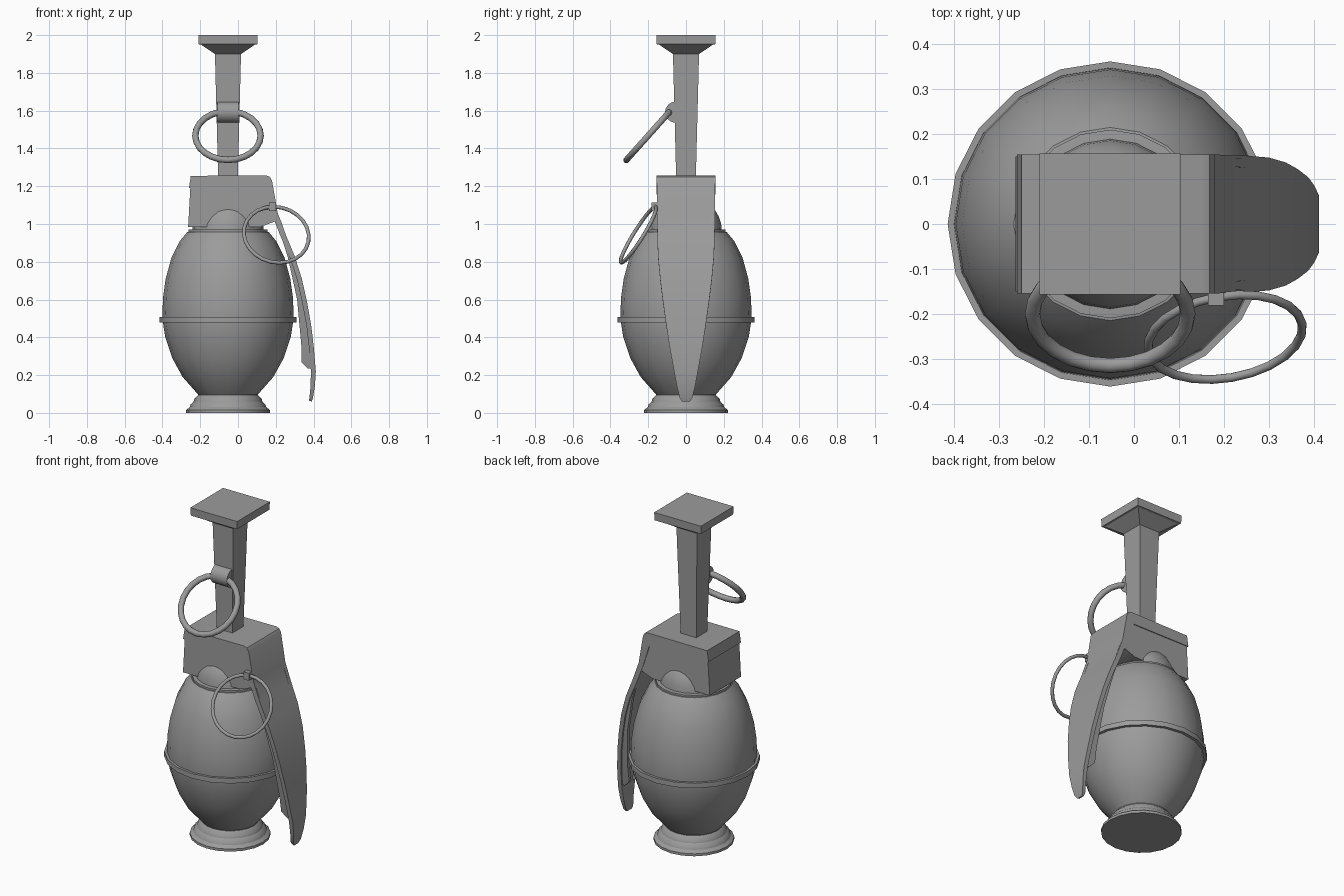
import bpy, bmesh
from math import pi, cos, sin, radians
from mathutils import Vector, Matrix

cube = bpy.data.objects.get("Cube")
if cube:
    bpy.data.objects.remove(cube, do_unlink=True)

AXIS = -0.053  # x of the turned parts

grey = bpy.data.materials.new("plain grey")
grey.use_nodes = True
grey.diffuse_color = (0.33, 0.33, 0.33, 1)
grey.node_tree.nodes["Principled BSDF"].inputs["Base Color"].default_value = grey.diffuse_color


def finish(name, bm, angle=30):
    bmesh.ops.recalc_face_normals(bm, faces=bm.faces)
    mesh = bpy.data.meshes.new(name)
    bm.to_mesh(mesh)
    bm.free()
    mesh.materials.append(grey)
    obj = bpy.data.objects.new(name, mesh)
    bpy.context.collection.objects.link(obj)
    bpy.ops.object.select_all(action='DESELECT')
    obj.select_set(True)
    bpy.context.view_layer.objects.active = obj
    bpy.ops.object.shade_smooth_by_angle(angle=radians(angle))
    return obj


def loft(name, loops, angle=30):
    """Skin a list of equal-length closed loops and cap both ends."""
    bm = bmesh.new()
    rows = [[bm.verts.new(p) for p in loop] for loop in loops]
    n = len(rows[0])
    for a, b in zip(rows, rows[1:]):
        for i in range(n):
            j = (i + 1) % n
            bm.faces.new((a[i], a[j], b[j], b[i]))
    bm.faces.new(rows[0])
    bm.faces.new(rows[-1])
    return finish(name, bm, angle)


def lathe(name, profile, n=20):
    ring = [2 * pi * i / n for i in range(n)]
    return loft(name, [[(AXIS + r * cos(t), r * sin(t), z) for t in ring] for r, z in profile])


def square_post(name, profile):
    corners = ((-1, -1), (1, -1), (1, 1), (-1, 1))
    return loft(name, [[(AXIS + h * sx, h * sy, z) for sx, sy in corners] for h, z in profile], 20)


def slab(name, outline, y0, y1):
    """Extrude a side outline (x, z) between two y values."""
    return loft(name, [[(x, y, z) for x, z in outline] for y in (y0, y1)])


def torus(name, centre, u, v, major, minor, n=24, m=10):
    """Ring lying in the plane spanned by u and v."""
    centre, u = Vector(centre), Vector(u).normalized()
    v = Vector(v)
    v = (v - u * v.dot(u)).normalized()
    w = u.cross(v)
    bm = bmesh.new()
    rows = []
    for i in range(n):
        out = u * cos(2 * pi * i / n) + v * sin(2 * pi * i / n)
        rows.append([bm.verts.new(centre + out * (major + minor * cos(2 * pi * k / m))
                                  + w * minor * sin(2 * pi * k / m)) for k in range(m)])
    for i in range(n):
        a, b = rows[i], rows[(i + 1) % n]
        for k in range(m):
            j = (k + 1) % m
            bm.faces.new((a[k], a[j], b[j], b[k]))
    return finish(name, bm, 60)


# Stepped foot, egg-shaped body, middle band and collar
lathe("foot", [(.222, 0), (.222, .015), (.203, .03), (.198, .045), (.182, .06),
               (.178, .075), (.158, .095), (.158, .12)])
lathe("body", [(.15, .09), (.165, .105), (.24, .19), (.295, .29), (.332, .4), (.348, .5),
               (.344, .61), (.33, .71), (.3, .82), (.255, .91), (.215, .958), (.19, .962)])
lathe("middle_band", [(.335, .478), (.362, .478), (.362, .508), (.335, .508)])
lathe("collar", [(.2, .955), (.21, .958), (.21, .97), (.19, .972)])

# Dome under the head
lathe("dome", [(.19 * cos(t), .962 + .19 * sin(t))
               for t in (radians(a) for a in range(0, 90, 12))])

# Head block
slab("head_block", [(-.252, 1.2), (-.264, .985), (.12, .985), (.2, 1.015),
                    (.168, 1.09), (.135, 1.2)], -.15, .15)

# Cap running on into the curved lever: outer x, z, inner x, z, half width
stations = [(-.25, 1.255, -.26, 1.19, .155), (.15, 1.257, .13, 1.187, .155),
            (.168, 1.25, .137, 1.18, .155), (.18, 1.23, .143, 1.165, .155),
            (.21, 1.06, .18, 1.05, .153), (.25, .95, .224, .938, .152),
            (.3, .83, .275, .82, .148), (.338, .71, .313, .704, .137),
            (.365, .59, .34, .585, .122), (.388, .46, .363, .457, .104),
            (.402, .34, .377, .34, .085), (.412, .22, .386, .22, .063),
            (.407, .14, .384, .14, .048), (.397, .08, .378, .08, .034),
            (.39, .06, .376, .065, .02)]
loft("cap_and_lever", [[(xo, -h, zo), (xo, h, zo), (xi, h, zi), (xi, -h, zi)]
                       for xo, zo, xi, zi, h in stations])

# Stiffening flanges under both edges of the lever: x inner, x outer, z, half width
flange = [(.14, .17, 1.17, .15), (.17, .2, 1.08, .148), (.205, .23, 1.01, .147),
          (.265, .295, .82, .14), (.313, .355, .6, .115), (.335, .39, .36, .08),
          (.335, .396, .27, .065), (.37, .4, .235, .058)]
for side, label in ((1, "back"), (-1, "front")):
    loft(label + "_lever_flange",
         [[(a, side * h, z), (b, side * h, z), (b, side * (h - .02), z), (a, side * (h - .02), z)]
          for a, b, z, h in flange])

# Square plunger with a flared top
square_post("plunger", [(.052, 1.24), (.069, 1.9), (.143, 1.95), (.155, 1.952), (.157, 2.0)])

# Hinge and pull ring on the plunger
bm = bmesh.new()
bmesh.ops.create_cone(bm, cap_ends=True, segments=16, radius1=.056, radius2=.056, depth=.11,
                      matrix=Matrix.Translation((AXIS, -.055, 1.592)) @ Matrix.Rotation(pi / 2, 4, 'Y'))
finish("ring_hinge", bm)
torus("plunger_ring", (AXIS, -.2, 1.468), (1, 0, 0), (0, .255, .285), .173, .017)

# Safety ring and its lug on the side of the head
slab("safety_lug", [(.165, 1.07), (.2, 1.07), (.2, 1.115), (.165, 1.115)], -.182, -.14)
torus("safety_ring", (.203, -.252, .943), (1, .17, 0), (0, .53, .85), .174, .01)
